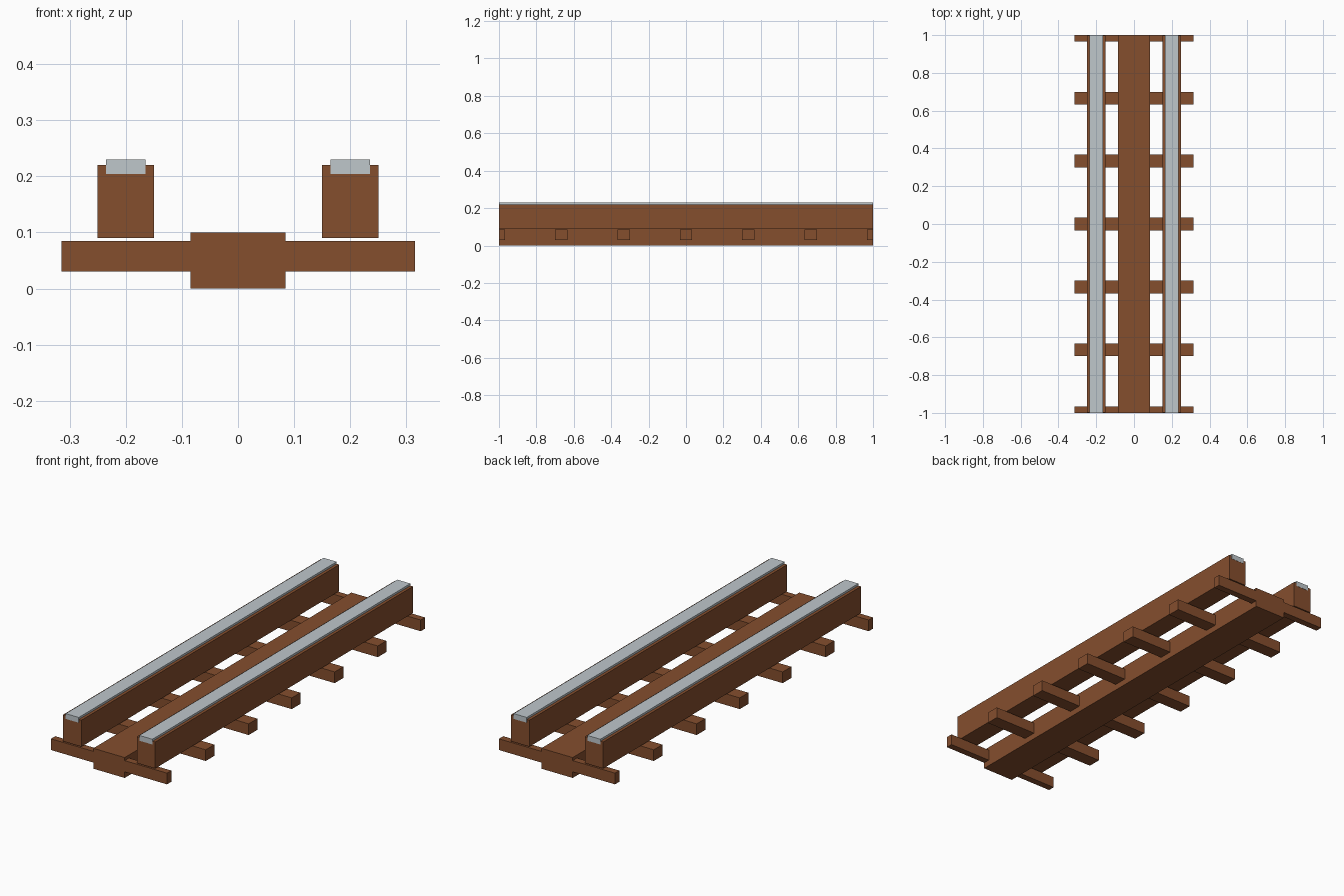
import bpy

cube = bpy.data.objects.get("Cube")
if cube:
    bpy.data.objects.remove(cube, do_unlink=True)


def make_material(name, color):
    mat = bpy.data.materials.new(name)
    mat.use_nodes = True
    mat.diffuse_color = color
    mat.node_tree.nodes["Principled BSDF"].inputs["Base Color"].default_value = color
    return mat


wood = make_material("brown wood", (0.235, 0.077, 0.027, 1))
steel = make_material("pale steel", (0.52, 0.57, 0.60, 1))


def box(name, mat, x, y, z):
    """Add a box spanning the given (low, high) pairs."""
    bpy.ops.mesh.primitive_cube_add(size=1)
    obj = bpy.context.object
    obj.name = name
    spans = (x, y, z)
    centre = [(lo + hi) / 2 for lo, hi in spans]
    size = [hi - lo for lo, hi in spans]
    for v in obj.data.vertices:
        v.co = [c + s * p for c, s, p in zip(centre, size, v.co)]
    obj.data.materials.append(mat)
    return obj


# Central spine
box("centre_beam", wood, (-0.085, 0.085), (-1, 1), (0, 0.1))

# Cross ties, evenly spaced, with half-width ones at the ends
half_tie = 1 / 30
for i in range(-3, 4):
    y = i / 3
    span = (max(-1, y - half_tie), min(1, y + half_tie))
    box(f"cross_tie_{i + 4}", wood, (-0.315, 0.315), span, (0.03, 0.085))

# Side rails: timber with a steel strip let into the top
for side, cx in (("left", 0.2), ("right", -0.2)):
    box(f"{side}_rail_timber", wood, (cx - 0.05, cx + 0.05), (-0.999, 0.999), (0.09, 0.22))
    box(f"{side}_rail_strip", steel, (cx - 0.0355, cx + 0.0355), (-1, 1), (0.204, 0.23))
